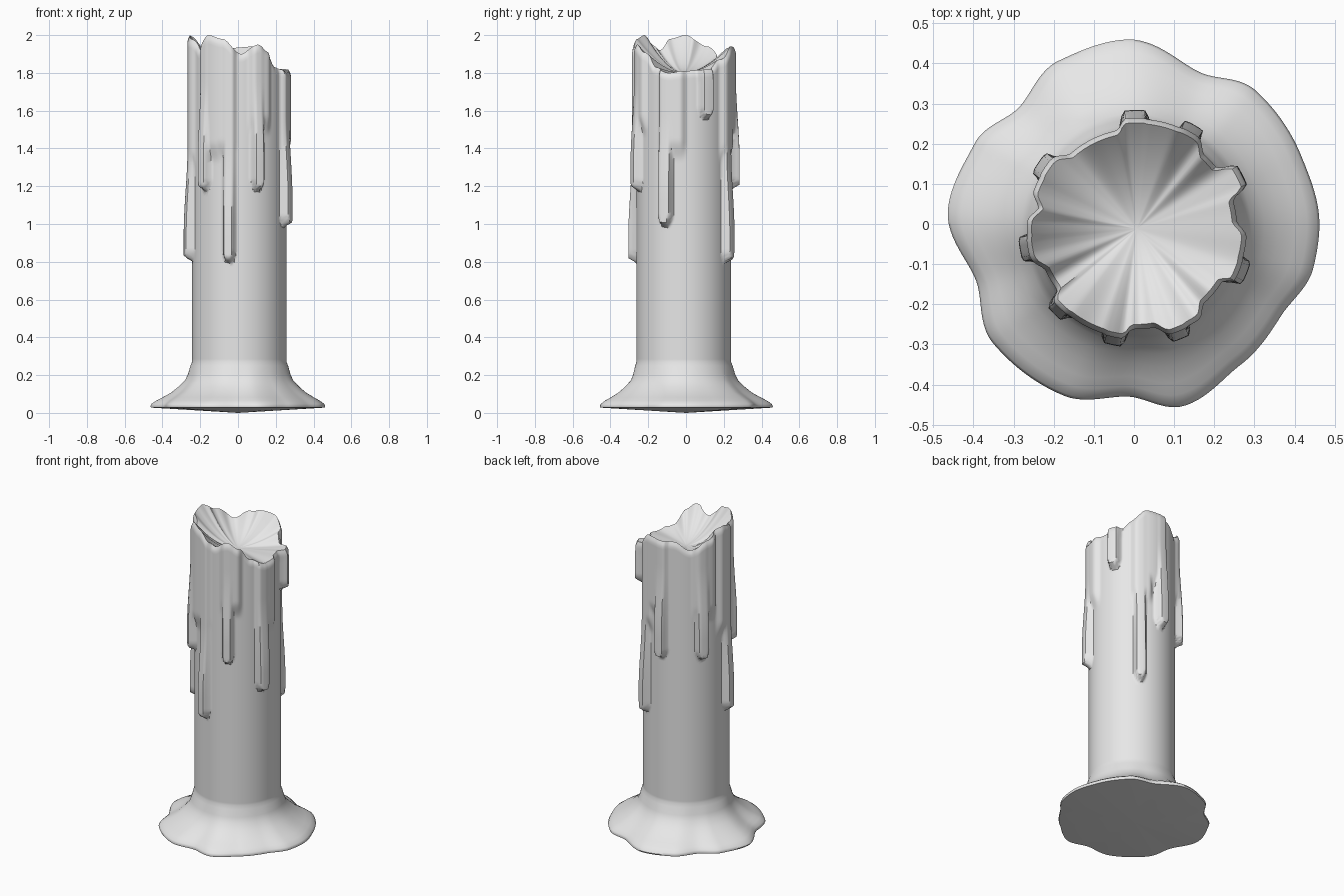
import bpy, bmesh, math

cube = bpy.data.objects.get("Cube")
if cube:
    bpy.data.objects.remove(cube, do_unlink=True)

SEG = 180
ROWS = 110
CX, CY = 0.007, -0.012      # axis of the column, slightly off the base centre
BASE_TOP = 0.27
BOWL_Z = 1.80

# angle (degrees): value, blended around the circle
RIM_HEIGHT = [(0, 1.81), (35, 1.82), (50, 1.87), (70, 1.94), (108, 1.93), (130, 1.88),
              (152, 1.94), (178, 2.0), (196, 1.98), (212, 1.92), (232, 2.0), (250, 1.98),
              (272, 1.90), (292, 1.95), (306, 1.91), (322, 1.83), (342, 1.80)]
SKIRT_RADIUS = [(0, .462), (22, .45), (48, .45), (66, .412), (92, .46), (115, .448),
                (135, .408), (153, .445), (176, .465), (200, .418), (220, .46), (248, .462),
                (268, .43), (285, .47), (307, .44), (328, .432), (346, .46)]

# drip: angle, tip height, half width, shoulder height, shoulder angle, shoulder half width
DRIPS = [(27, 1.55, 8, 1.72, 27, 9), (61, 0.79, 7, 1.35, 64, 13),
         (91, 1.18, 8, 1.45, 84, 15), (146, 1.18, 8, 1.45, 150, 15),
         (190, 0.80, 8, 1.32, 186, 15), (226, 1.17, 7, 1.36, 234, 14),
         (258, 0.79, 7, 1.37, 250, 15), (292, 1.17, 7, 1.50, 296, 13),
         (338, 0.98, 8, 1.37, 346, 15)]


def smooth(x):
    x = max(0.0, min(1.0, x))
    return x * x * (3 - 2 * x)


def around(table, deg):
    """Smoothly blend table values around the circle."""
    for i, (a, v) in enumerate(table):
        b, w = table[(i + 1) % len(table)]
        if b <= a:
            b += 360
        if a <= deg < b:
            return v + (w - v) * smooth((deg - a) / (b - a))
    return table[0][1]


def ridge(deg, centre, half):
    """Flat-topped bump across a drip."""
    d = abs((deg - centre + 180) % 360 - 180)
    return smooth((half * 1.25 - d) / (half * 0.6))


def column_radius(deg, z):
    r = 0.25
    extra = 0.0
    for ang, tip, half, shoulder, s_ang, s_half in DRIPS:
        # runny tongue, thickest just above its rounded tip
        rise = z - tip
        round_tip = math.sqrt(max(0.0, min(1.0, rise / 0.06)))
        thick = 0.046 - 0.02 * smooth((rise - 0.15) / 0.45)
        tongue = ridge(deg, ang, half * max(0.3, round_tip)) * thick * smooth(rise / 0.03)
        # broader sheet of wax above
        sheet = ridge(deg, s_ang, s_half) * 0.024 * smooth((z - shoulder + 0.04) / 0.12)
        extra = max(extra, tongue, sheet)
    return r + extra


def skirt_ring(deg, t, z):
    """Ring blended from column (t=0) to wavy skirt edge (t=1)."""
    a = math.radians(deg)
    r = 0.25 + (around(SKIRT_RADIUS, deg) - 0.25) * t
    return ((CX * (1 - t)) + r * math.cos(a), CY * (1 - t) + r * math.sin(a), z)


def column_ring(deg, s):
    a = math.radians(deg)
    z = BASE_TOP + (around(RIM_HEIGHT, deg) - BASE_TOP) * s
    r = column_radius(deg, z) - 0.012 * smooth((s - 0.985) / 0.015)
    return (CX + r * math.cos(a), CY + r * math.sin(a), z)


def bowl_ring(deg, t):
    a = math.radians(deg)
    top = around(RIM_HEIGHT, deg)
    r = (column_radius(deg, top) - 0.012) * t
    z = BOWL_Z + (top - BOWL_Z) * t ** 1.8
    return (CX + r * math.cos(a), CY + r * math.sin(a), z)


bm = bmesh.new()
angles = [i * 360 / SEG for i in range(SEG)]
rings = []


def add_ring(func, *args):
    rings.append([bm.verts.new(func(d, *args)) for d in angles])


# skirt of pooled wax, from its rim up to the column
for t, z in [(0.985, .028), (1, .036), (.97, .048), (.85, .066), (.7, .083), (.5, .108),
             (.33, .138), (.17, .172), (.1, .205), (.04, .25)]:
    add_ring(skirt_ring, t, z)
# column with drips
for i in range(ROWS + 1):
    add_ring(column_ring, i / ROWS)
# melted bowl at the top
for t in (.97, .92, .85, .75, .62, .48, .34, .2, .08):
    add_ring(bowl_ring, t)

for low, high in zip(rings, rings[1:]):
    for i in range(SEG):
        j = (i + 1) % SEG
        bm.faces.new((low[i], low[j], high[j], high[i]))

# close the bowl and the shallow underside
pit = bm.verts.new((CX, CY, BOWL_Z))
foot = bm.verts.new((0, 0, 0))
for i in range(SEG):
    j = (i + 1) % SEG
    bm.faces.new((rings[-1][i], rings[-1][j], pit))
    bm.faces.new((rings[0][j], rings[0][i], foot))
bmesh.ops.recalc_face_normals(bm, faces=bm.faces)

mesh = bpy.data.meshes.new("candle_wax")
bm.to_mesh(mesh)
bm.free()
candle = bpy.data.objects.new("dripping_candle", mesh)
bpy.context.collection.objects.link(candle)

# pale wax material
wax = bpy.data.materials.new("pale_grey_wax")
wax.use_nodes = True
colour = (0.8, 0.8, 0.8, 1)
wax.diffuse_color = colour
wax.node_tree.nodes["Principled BSDF"].inputs["Base Color"].default_value = colour
mesh.materials.append(wax)

bpy.ops.object.select_all(action='DESELECT')
candle.select_set(True)
bpy.context.view_layer.objects.active = candle
bpy.ops.object.shade_smooth_by_angle(angle=math.radians(50))
